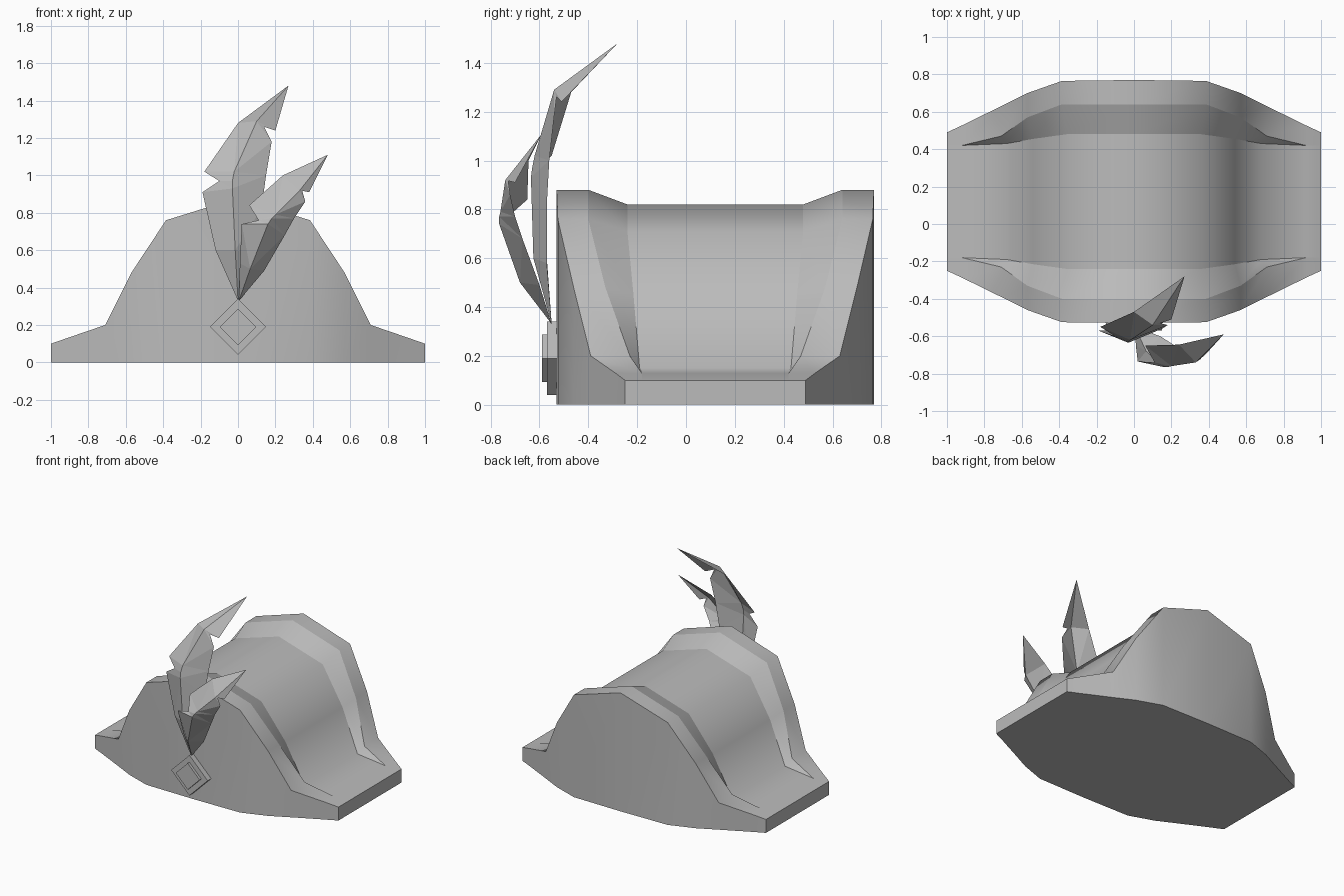
import bpy
import bmesh
from mathutils import Matrix, Vector

default_cube = bpy.data.objects.get("Cube")
if default_cube:
    bpy.data.objects.remove(default_cube, do_unlink=True)

GREY = (0.5, 0.5, 0.5, 1)
felt = bpy.data.materials.new("plain grey")
felt.use_nodes = True
felt.diffuse_color = GREY
felt.node_tree.nodes["Principled BSDF"].inputs["Base Color"].default_value = GREY

MID_Y = 0.12  # depth of the hat's own centre line


def add_object(name, bm):
    """Turn a bmesh into a named object with the shared material."""
    mesh = bpy.data.meshes.new(name)
    bm.to_mesh(mesh)
    bm.free()
    mesh.materials.append(felt)
    obj = bpy.data.objects.new(name, mesh)
    bpy.context.collection.objects.link(obj)
    return obj


def add_face(bm, corners):
    """Add a face, dropping repeated corners."""
    unique = list(dict.fromkeys(corners))
    if len(unique) > 2:
        return bm.faces.new(unique)


def build_hat():
    # Each station from the middle outward: (x, half depth, z)
    # for the outer rim, the inner rim and the crown valley.
    stations = [
        ((0, .65, .88), (0, .52, .88), (0, .36, .82)),
        ((.385, .645, .76), (.385, .52, .76), (.36, .36, .71)),
        ((.57, .58, .48), (.57, .45, .48), (.54, .335, .45)),
        ((.71, .51, .2), (.71, .35, .2), (.68, .31, .15)),
        ((.92, .407, .128), (.92, .3, .128), (.92, .3, .128)),
        ((1, .37, .1), (1, .3, .1), (1, .3, .1)),
    ]
    mirrored = [[(-x, d, z) for x, d, z in row] for row in stations[:0:-1]]
    bm = bmesh.new()
    loops = []
    for outer, inner, valley in mirrored + stations:
        front = [(outer[0], outer[1], 0), outer, inner, valley]
        points = [(x, MID_Y - d, z) for x, d, z in front]
        points += [(x, MID_Y + d, z) for x, d, z in reversed(front)]
        loops.append([bm.verts.new(p) for p in points])

    # Skin the walls, rims and crown, with crisp lines running lengthwise
    for a, b in zip(loops, loops[1:]):
        for i in range(len(a) - 1):
            bm.faces.new((a[i], b[i], b[i + 1], a[i + 1]))
    # Flat ends and underside
    for end in (loops[0], loops[-1]):
        bm.faces.new(end)
    bm.faces.new([row[0] for row in loops] + [row[-1] for row in reversed(loops)])
    crisp = [(a[i].co.copy(), b[i].co.copy())
             for a, b in zip(loops, loops[1:]) for i in range(len(a))]
    bmesh.ops.remove_doubles(bm, verts=bm.verts, dist=0.0005)
    bmesh.ops.recalc_face_normals(bm, faces=bm.faces)

    crisp_keys = {frozenset((p.to_tuple(3), q.to_tuple(3))) for p, q in crisp}
    for face in bm.faces:
        face.smooth = True
    for edge in bm.edges:
        key = frozenset(v.co.to_tuple(3) for v in edge.verts)
        flat_end = all(abs(v.co.x) > .99 for v in edge.verts)
        edge.smooth = not (key in crisp_keys or flat_end)
    add_object("hat_body", bm)


def build_feather(name, base, rows, tip):
    """Folded leaf: each row holds a left edge, rib and right edge point."""
    bm = bmesh.new()
    known = {}

    def vert(p):
        if p not in known:
            known[p] = bm.verts.new(p)
        return known[p]

    grid = [[vert(p) for p in row] for row in [(base,) * 3, *rows, (tip,) * 3]]
    for a, b in zip(grid, grid[1:]):
        for i in range(2):
            add_face(bm, (a[i], a[i + 1], b[i + 1], b[i]))
    bmesh.ops.triangulate(bm, faces=[f for f in bm.faces if len(f.verts) > 3])
    add_object(name, bm)


def build_diamond(name, radius, back, front):
    """Square plate standing on one corner."""
    bm = bmesh.new()
    place = Matrix.Translation(Vector((0, (back + front) / 2, .19)))
    turn = Matrix.Rotation(1.5708, 4, "X")
    bmesh.ops.create_cone(bm, cap_ends=True, segments=4, radius1=radius,
                          radius2=radius, depth=back - front, matrix=place @ turn)
    add_object(name, bm)


build_hat()

# Badge on the front: a plate with a smaller raised plate
build_diamond("badge_base", .15, -.5, -.57)
build_diamond("badge_center", .098, -.5, -.59)

# Tall feather, with a notch on each edge
tall_shoulder = (0, -.47, 1.28)
tall_rib = (.1, -.54, 1.29)
build_feather("tall_feather", (0, -.55, .33), [
    ((-.12, -.57, .6), (-.015, -.625, .6), (.08, -.57, .58)),
    ((-.19, -.57, .91), (-.03, -.635, .93), (.125, -.57, .82)),
    ((-.1, -.6, .97), (-.03, -.63, .97), (.15, -.56, 1)),
    ((-.18, -.55, 1.02), (-.02, -.62, 1.02), (.18, -.54, 1.18)),
    (tall_shoulder, tall_rib, (.14, -.53, 1.26)),
    (tall_shoulder, tall_rib, (.2, -.51, 1.24)),
], (.27, -.28, 1.48))

# Short feather, leaning to the left and forward
short_shoulder = (.24, -.645, 1)
short_rib = (.33, -.74, .92)
build_feather("short_feather", (.005, -.55, .33), [
    ((.01, -.65, .53), (.065, -.68, .5), (.14, -.6, .49)),
    ((.02, -.735, .74), (.16, -.765, .74), (.25, -.67, .68)),
    ((.11, -.74, .76), (.18, -.765, .77), (.3, -.7, .77)),
    ((.06, -.65, .84), (.2, -.76, .79), (.36, -.72, .86)),
    (short_shoulder, short_rib, (.34, -.73, .93)),
    (short_shoulder, short_rib, (.38, -.7, .91)),
], (.48, -.59, 1.11))
